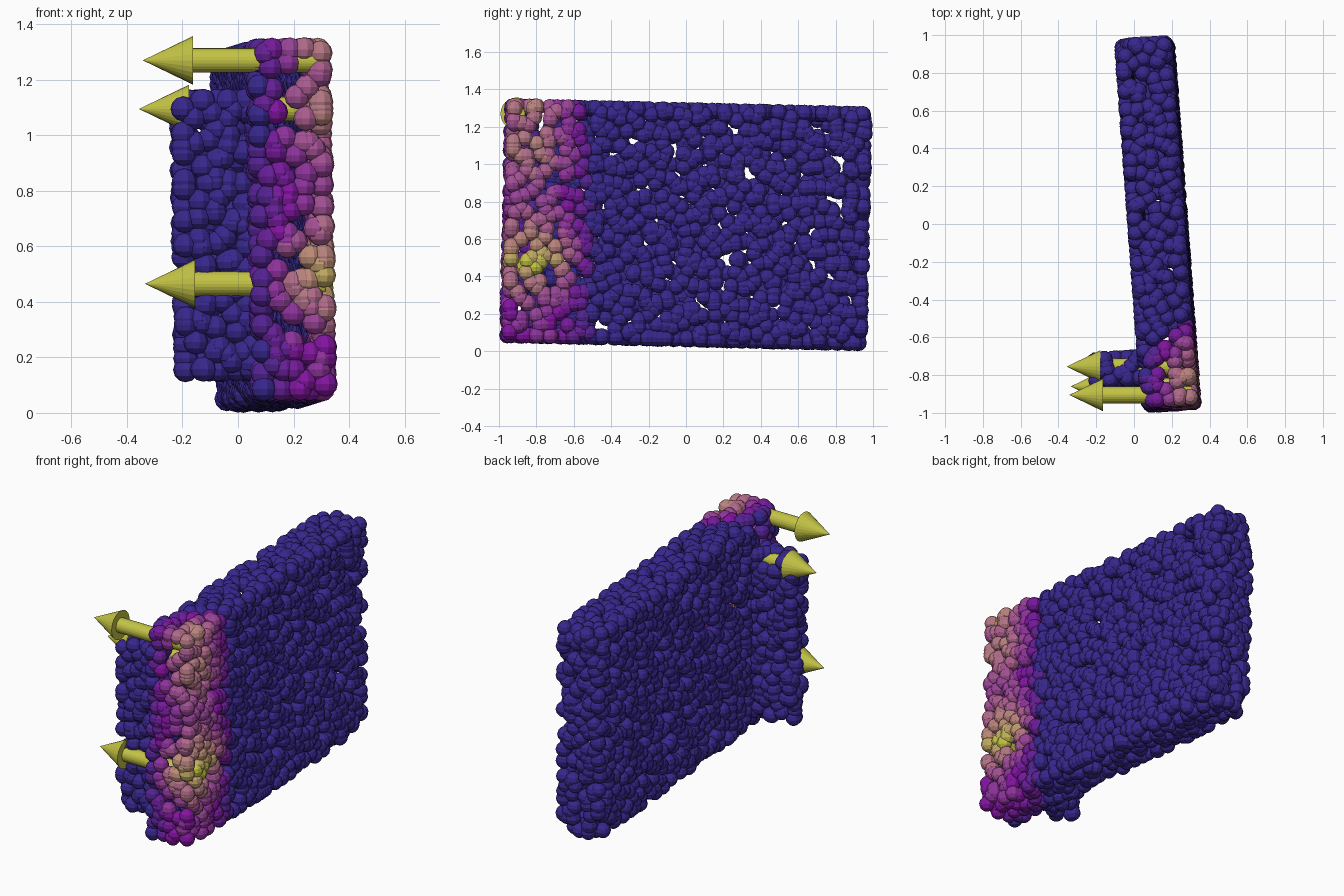
import bpy, random
from math import pi, sin, cos, exp, radians, hypot
from mathutils import Vector, Euler

if "Cube" in bpy.data.objects:
    bpy.data.objects.remove(bpy.data.objects["Cube"])

random.seed(4)
R = 0.045          # bead radius
STEP = 0.057       # average bead spacing
JITTER = 1.7       # how far a bead may wander, in cells
SEGS, RINGS = 10, 6
TILT = Euler((radians(-1.3), radians(-0.8), radians(4.2))).to_matrix()


def material(name, rgb):
    m = bpy.data.materials.new(name)
    m.diffuse_color = (*rgb, 1)
    m.use_nodes = True
    m.node_tree.nodes["Principled BSDF"].inputs["Base Color"].default_value = m.diffuse_color
    return m


def spread(i, n):
    """Jittered position -0.5..0.5 of cell i out of n."""
    t = (i + 0.5 + JITTER * (random.random() - 0.5)) / n
    return max(0, min(1, t)) - 0.5


def box_shell(centre, size, skip=()):
    """Jittered points spread over the faces of a tilted box."""
    pts = []
    for axis in range(3):
        a, b = [i for i in range(3) if i != axis]
        na, nb = (max(2, round(size[i] / STEP)) for i in (a, b))
        for side in (-1, 1):
            if (axis, side) in skip:
                continue
            for i in range(na):
                for j in range(nb):
                    p = Vector((0, 0, 0))
                    p[axis] = side * size[axis] / 2
                    p[a] = spread(i, na) * size[a]
                    p[b] = spread(j, nb) * size[b]
                    pts.append(TILT @ p + Vector(centre))
    return pts


# Template bead: low-poly sphere, poles along z
bead_v = [(0, 0, -R)]
for r in range(1, RINGS):
    t = pi * r / RINGS
    bead_v += [(R * sin(t) * cos(2 * pi * s / SEGS), R * sin(t) * sin(2 * pi * s / SEGS),
                -R * cos(t)) for s in range(SEGS)]
bead_v.append((0, 0, R))
top = len(bead_v) - 1
bead_f = []
for s in range(SEGS):
    n = (s + 1) % SEGS
    bead_f.append((0, 1 + n, 1 + s))
    for r in range(RINGS - 2):
        k = 1 + r * SEGS
        bead_f.append((k + s, k + n, k + SEGS + n, k + SEGS + s))
    k = top - SEGS
    bead_f.append((k + s, k + n, top))

# Heat palette, from cold indigo to hot yellow
STOPS = [(0.04, 0.02, 0.27), (0.23, 0.007, 0.36), (0.42, 0.11, 0.28),
         (0.52, 0.27, 0.19), (0.55, 0.55, 0.06)]
BANDS = 17


def palette(t):
    t *= len(STOPS) - 1
    i = min(int(t), len(STOPS) - 2)
    return Vector(STOPS[i]).lerp(Vector(STOPS[i + 1]), t - i)


mats = [material(f"heat_{i}", palette(i / (BANDS - 1))) for i in range(BANDS)]


def heat(p):
    """Hot strip along the upright outer edge, hottest below the middle."""
    d = hypot(1.25 * (p.x - 0.33), p.y + 0.83)
    bump = (exp(-((p.z - 0.5) / 0.14) ** 2) + 0.45 * exp(-((p.z - 1.08) / 0.12) ** 2)
            + 0.4 * exp(-((p.z - 1.32) / 0.09) ** 2))
    amp = 0.43 + 0.57 * bump - 0.1 * (p.z < 0.25)
    return max(0, min(1, max(0, 1 - (d / 0.34) ** 1.6) * amp * random.uniform(0.9, 1.15)))


def bead_cloud(name, pts):
    verts, faces, idx = [], [], []
    for p in pts:
        o = len(verts)
        verts += [(p.x + x, p.y + y, p.z + z) for x, y, z in bead_v]
        faces += [tuple(o + i for i in f) for f in bead_f]
        idx += [round(heat(p) * (BANDS - 1))] * len(bead_f)
    me = bpy.data.meshes.new(name)
    me.from_pydata(verts, [], faces)
    for m in mats:
        me.materials.append(m)
    me.polygons.foreach_set("material_index", idx)
    me.update()
    bpy.context.collection.objects.link(bpy.data.objects.new(name, me))


# Main panel and the narrow upright flange, both hollow shells of beads
panel = box_shell((0.126, 0, 0.675), (0.222, 1.88, 1.22))
low = min(p.z for p in panel) - R
mid = (min(p.y for p in panel) + max(p.y for p in panel)) / 2
panel = [p - Vector((0, mid, low)) for p in panel]
bead_cloud("panel_beads", panel)
bead_cloud("flange_beads", box_shell((-0.055, -0.775, 0.64), (0.28, 0.11, 0.965), skip={(0, 1)}))

# Arrows pointing to -x
yellow = material("arrow_yellow", (0.55, 0.55, 0.06))


def arrow(name, tip):
    x, y, z = tip
    rot = (0, -pi / 2, 0)
    bpy.ops.mesh.primitive_cone_add(vertices=24, radius1=0.087, radius2=0, depth=0.18,
                                    location=(x + 0.09, y, z), rotation=rot)
    head = bpy.context.object
    bpy.ops.mesh.primitive_cylinder_add(vertices=24, radius=0.044, depth=0.47,
                                        location=(x + 0.415, y, z), rotation=rot)
    shaft = bpy.context.object
    for o, part in ((head, "head"), (shaft, "shaft")):
        o.name = f"{name}_{part}"
        o.data.materials.append(yellow)


arrow("top_arrow", (-0.343, -0.905, 1.27))
arrow("inner_arrow", (-0.357, -0.755, 1.095))
arrow("lower_arrow", (-0.335, -0.86, 0.465))
